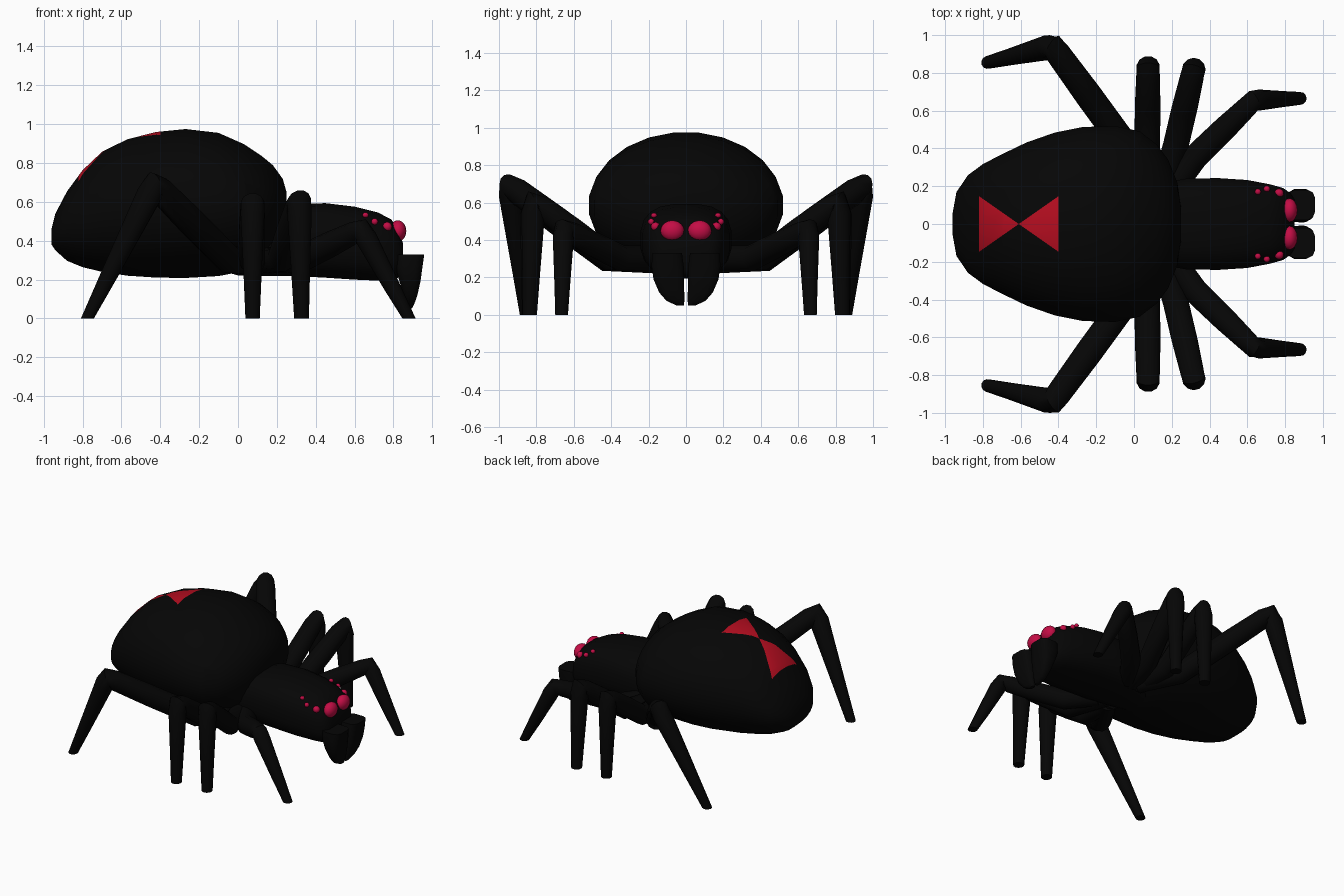
import bpy, bmesh, math
from mathutils import Vector

if "Cube" in bpy.data.objects:
    bpy.data.objects.remove(bpy.data.objects["Cube"])


def material(name, rgb):
    m = bpy.data.materials.new(name)
    m.diffuse_color = (*rgb, 1)
    m.use_nodes = True
    m.node_tree.nodes["Principled BSDF"].inputs["Base Color"].default_value = m.diffuse_color
    return m


BLACK = material("black", (0.0017, 0.0017, 0.0017))
RED = material("marking red", (0.46, 0.004, 0.014))
PINK = material("eye crimson", (0.55, 0.004, 0.06))


def finish(bm, name, mats, angle=50):
    bmesh.ops.recalc_face_normals(bm, faces=bm.faces)
    me = bpy.data.meshes.new(name)
    bm.to_mesh(me)
    bm.free()
    ob = bpy.data.objects.new(name, me)
    bpy.context.collection.objects.link(ob)
    for m in mats:
        me.materials.append(m)
    bpy.ops.object.select_all(action='DESELECT')
    ob.select_set(True)
    bpy.context.view_layer.objects.active = ob
    bpy.ops.object.shade_smooth_by_angle(angle=math.radians(angle))
    return ob


def loft(rings):
    """Skin a list of closed rings and cap both ends."""
    bm = bmesh.new()
    vs = [[bm.verts.new(p) for p in r] for r in rings]
    n = len(vs[0])
    for a, b in zip(vs, vs[1:]):
        for i in range(n):
            j = (i + 1) % n
            bm.faces.new((a[i], a[j], b[j], b[i]))
    bm.faces.new(vs[0])
    bm.faces.new(vs[-1])
    return bm


def oval(n, power=2.0):
    """Unit superellipse points."""
    out = []
    for i in range(n):
        a = 2 * math.pi * (i + 0.5) / n
        c, s = math.cos(a), math.sin(a)
        out.append((math.copysign(abs(c) ** (2 / power), c),
                    math.copysign(abs(s) ** (2 / power), s)))
    return out


def body(stations, n, power):
    """Loft along x; stations are x, top, bottom, half width."""
    return loft([[(x, w * c, (t + b) / 2 + (t - b) / 2 * s) for c, s in oval(n, power)]
                 for x, t, b, w in stations])


# Abdomen, with the hourglass marking cut into its upper faces
bm = body([(-0.96, 0.46, 0.38, 0.06), (-0.94, 0.54, 0.35, 0.17), (-0.88, 0.655, 0.295, 0.26),
           (-0.80, 0.765, 0.262, 0.32), (-0.70, 0.86, 0.237, 0.372), (-0.57, 0.925, 0.217, 0.435),
           (-0.42, 0.963, 0.207, 0.488), (-0.27, 0.978, 0.205, 0.518), (-0.10, 0.958, 0.215, 0.523),
           (0.03, 0.90, 0.24, 0.495), (0.12, 0.84, 0.285, 0.425), (0.18, 0.79, 0.345, 0.345),
           (0.23, 0.72, 0.42, 0.22), (0.25, 0.65, 0.51, 0.08)], 24, 2.0)
MX, ML, MW = -0.61, 0.21, 0.147
for co, no in [((MX - ML, 0, 0), (1, 0, 0)), ((MX + ML, 0, 0), (1, 0, 0)),
               ((MX, 0, 0), (MW, ML, 0)), ((MX, 0, 0), (MW, -ML, 0))]:
    top = [f for f in bm.faces if f.calc_center_median().z > 0.6]
    geom = top + list({e for f in top for e in f.edges}) + list({v for f in top for v in f.verts})
    bmesh.ops.bisect_plane(bm, geom=geom, plane_co=co, plane_no=no, dist=1e-5)
for f in bm.faces:
    c = f.calc_center_median()
    d = abs(c.x - MX)
    if c.z > 0.6 and d < ML and abs(c.y) < d * MW / ML:
        f.material_index = 1
finish(bm, "abdomen", [BLACK, RED])

# Head and thorax
finish(body([(-0.10, 0.40, 0.25, 0.10), (0.0, 0.50, 0.22, 0.17), (0.15, 0.56, 0.217, 0.22),
             (0.28, 0.59, 0.217, 0.243), (0.45, 0.595, 0.208, 0.245), (0.60, 0.577, 0.198, 0.235),
             (0.72, 0.547, 0.193, 0.212), (0.79, 0.51, 0.195, 0.192), (0.828, 0.45, 0.21, 0.165),
             (0.85, 0.385, 0.24, 0.13)], 20, 2.7), "head_and_thorax", [BLACK])


def leg(name, side, pts, radii, n=12):
    """Tapered tube through the joints, with a rounded knee and a flat foot."""
    a, b, k, d = [Vector((x, y * side, z)) for x, y, z in pts]
    ra, rb, r, rd = radii
    p = [a, b, b.lerp(k, 0.5), k + (b - k).normalized() * 0.055, k,
         k + (d - k).normalized() * 0.055, k.lerp(d, 0.65), d]
    radii = [ra, rb, (rb + r) / 2 * 1.06, r * 1.04, r, r * 1.02, r * 0.3 + rd * 0.75, rd]
    along = k - a
    flat = Vector((along.y, -along.x, 0)).normalized()
    rings = []
    for i, c in enumerate(p):
        if i == len(p) - 1:
            t = Vector((0, 0, -1))
        else:
            t = (p[i + 1] - c).normalized()
            if i:
                t = (t + (c - p[i - 1]).normalized()).normalized()
        u = (flat - t * flat.dot(t)).normalized()
        v = t.cross(u)
        rings.append([c + (u * e + v * f) * radii[i] for e, f in oval(n)])
    finish(loft(rings), name, [BLACK])


# Legs: root, hip joint, knee, foot
LEGS = {
    "front_leg": ([(0.18, 0.16, 0.30), (0.32, 0.35, 0.305), (0.635, 0.655, 0.46), (0.88, 0.665, 0)],
                  (0.07, 0.07, 0.055, 0.034)),
    "second_leg": ([(0.14, 0.14, 0.30), (0.22, 0.41, 0.305), (0.315, 0.815, 0.605), (0.327, 0.835, 0)],
                   (0.07, 0.07, 0.062, 0.038)),
    "third_leg": ([(0.08, 0.14, 0.30), (0.07, 0.42, 0.305), (0.075, 0.825, 0.59), (0.075, 0.84, 0)],
                  (0.07, 0.07, 0.062, 0.038)),
    "rear_leg": ([(0.10, 0.16, 0.29), (-0.05, 0.42, 0.305), (-0.43, 0.94, 0.69), (-0.775, 0.855, 0)],
                 (0.07, 0.075, 0.066, 0.034)),
}

# Eyes: position, then radii
EYES = [((0.823, 0.073, 0.45), (0.043, 0.063, 0.055)),
        ((0.768, 0.163, 0.472), (0.024, 0.024, 0.024)),
        ((0.703, 0.186, 0.498), (0.017, 0.017, 0.017)),
        ((0.656, 0.171, 0.532), (0.016, 0.016, 0.014))]

# Fangs: z, x from, x to, y from, y to
FANG = [(0.33, 0.81, 0.96, 0.02, 0.182), (0.26, 0.81, 0.95, 0.01, 0.186), (0.19, 0.83, 0.94, 0.008, 0.175),
        (0.12, 0.85, 0.924, 0.008, 0.145), (0.075, 0.86, 0.908, 0.008, 0.105), (0.05, 0.87, 0.895, 0.01, 0.05)]

for side, label in ((-1, "right"), (1, "left")):
    for name, (pts, radii) in LEGS.items():
        leg(f"{name}_{label}", side, pts, radii)
    for i, (c, r) in enumerate(EYES):
        bm = bmesh.new()
        bmesh.ops.create_uvsphere(bm, u_segments=16, v_segments=10, radius=1)
        for v in bm.verts:
            v.co = Vector((c[0] + v.co.x * r[0], side * (c[1] + v.co.y * r[1]), c[2] + v.co.z * r[2]))
        finish(bm, f"eye_{i + 1}_{label}", [PINK])
    finish(loft([[((x0 + x1) / 2 + (x1 - x0) / 2 * a, side * ((y0 + y1) / 2 + (y1 - y0) / 2 * b), z)
                  for a, b in oval(12, 3.5)] for z, x0, x1, y0, y1 in FANG]), f"fang_{label}", [BLACK])
